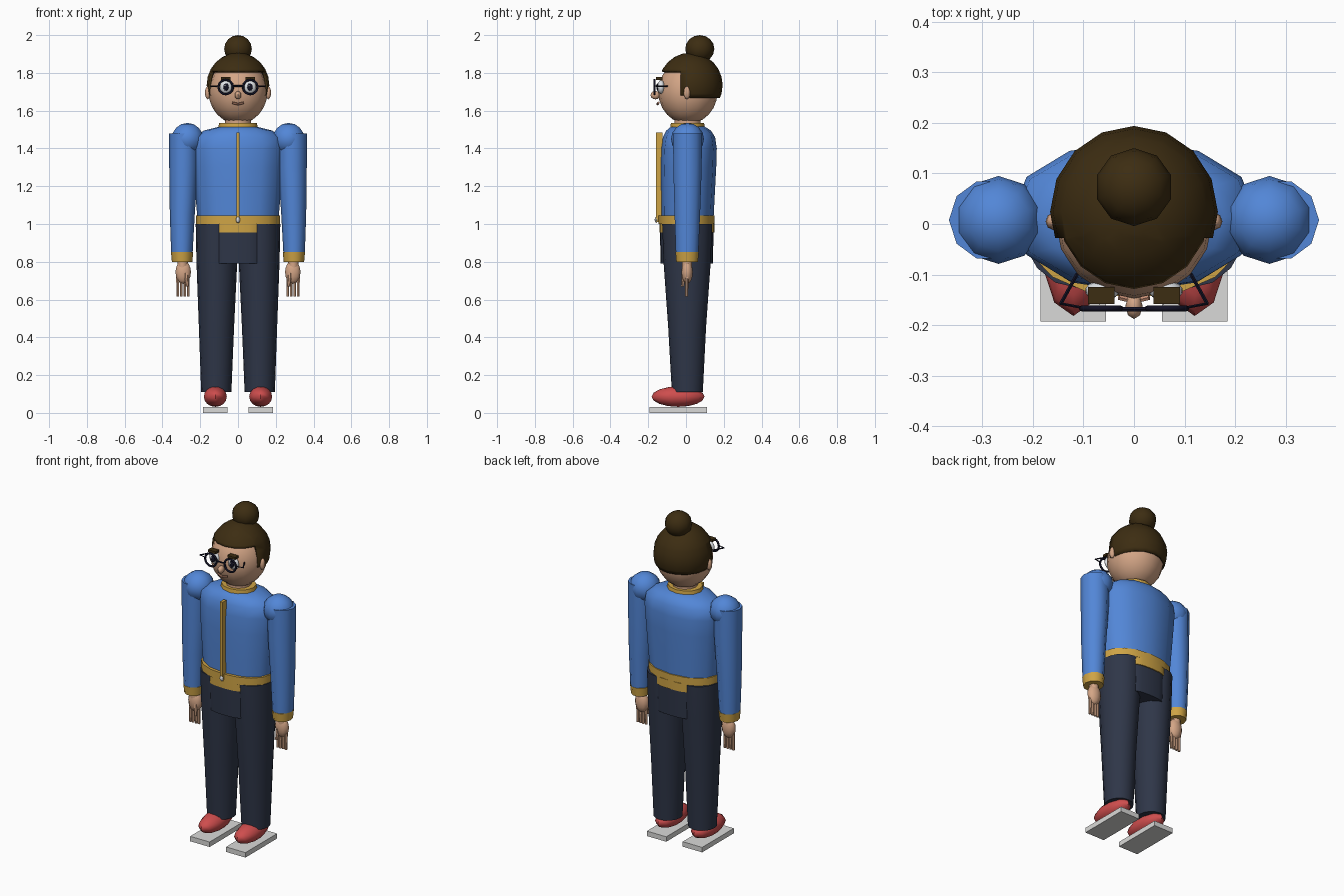
import bpy, bmesh, math
from mathutils import Matrix, Vector

if "Cube" in bpy.data.objects:
    bpy.data.objects.remove(bpy.data.objects["Cube"])


def mat(name, r, g, b):
    m = bpy.data.materials.new(name)
    m.diffuse_color = (r, g, b, 1)
    m.use_nodes = True
    m.node_tree.nodes["Principled BSDF"].inputs["Base Color"].default_value = m.diffuse_color
    return m


BLUE = mat("jacket_blue", 0.085, 0.24, 0.68)
GOLD = mat("trim_gold", 0.62, 0.37, 0.06)
NAVY = mat("trouser_navy", 0.028, 0.037, 0.065)
BROWN = mat("hair_brown", 0.046, 0.026, 0.006)
SKIN = mat("skin", 0.66, 0.38, 0.24)
RED = mat("shoe_red", 0.62, 0.075, 0.075)
GREY = mat("sole_grey", 0.7, 0.7, 0.69)
WHITE = mat("eye_white", 0.85, 0.88, 0.92)
BLACK = mat("frame_black", 0.006, 0.006, 0.018)
LIP = mat("lip", 0.58, 0.28, 0.18)


def finish(bm, name, m, angle=40):
    bmesh.ops.recalc_face_normals(bm, faces=bm.faces)
    me = bpy.data.meshes.new(name)
    for f in bm.faces:
        f.smooth = True
    bm.to_mesh(me)
    bm.free()
    me.set_sharp_from_angle(angle=math.radians(angle))
    me.materials.append(m)
    ob = bpy.data.objects.new(name, me)
    bpy.context.collection.objects.link(ob)
    return ob


def loft(name, m, rings, n=16, power=2, angle=40):
    """Stack of (z, cx, cy, rx, ry) superellipse rings, capped."""
    bm = bmesh.new()
    loops = []
    for z, cx, cy, rx, ry in rings:
        loop = []
        for i in range(n):
            a = 2 * math.pi * i / n
            c, s = math.cos(a), math.sin(a)
            x = math.copysign(abs(c) ** (2 / power), c)
            y = math.copysign(abs(s) ** (2 / power), s)
            loop.append(bm.verts.new((cx + rx * x, cy + ry * y, z)))
        loops.append(loop)
    for lo, hi in zip(loops, loops[1:]):
        for i in range(n):
            j = (i + 1) % n
            bm.faces.new((lo[i], lo[j], hi[j], hi[i]))
    bm.faces.new(loops[0])
    bm.faces.new(loops[-1])
    return finish(bm, name, m, angle)


def ball(name, m, c, r, seg=12, rings=8, angle=60):
    bm = bmesh.new()
    bmesh.ops.create_uvsphere(bm, u_segments=seg, v_segments=rings, radius=1,
                              matrix=Matrix.Translation(c) @ Matrix.Diagonal((*r, 1)))
    return finish(bm, name, m, angle)


def box(name, m, lo, hi):
    lo, hi = Vector(lo), Vector(hi)
    bm = bmesh.new()
    bmesh.ops.create_cube(bm, size=1, matrix=Matrix.Translation((lo + hi) / 2)
                          @ Matrix.Diagonal((*(hi - lo), 1)))
    return finish(bm, name, m)


def rod(name, m, a, b, r1, r2=None, seg=8):
    a, b = Vector(a), Vector(b)
    rot = (b - a).to_track_quat('Z', 'Y').to_matrix().to_4x4()
    bm = bmesh.new()
    bmesh.ops.create_cone(bm, cap_ends=True, segments=seg, radius1=r1,
                          radius2=r1 if r2 is None else r2, depth=(b - a).length,
                          matrix=Matrix.Translation((a + b) / 2) @ rot)
    return finish(bm, name, m, 50)


def ring(name, m, c, major, minor):
    bpy.ops.mesh.primitive_torus_add(location=c, rotation=(math.pi / 2, 0, 0), major_radius=major,
                                     minor_radius=minor, major_segments=20, minor_segments=8)
    ob = bpy.context.object
    ob.name = name
    ob.data.materials.append(m)
    bpy.ops.object.shade_smooth()


# Jacket body, hem, collar and zip
loft("jacket_body", BLUE, [(1.03, 0, .008, .215, .138), (1.15, 0, .01, .225, .142),
     (1.3, 0, .013, .236, .147), (1.4, 0, .016, .243, .147), (1.46, 0, .016, .235, .138),
     (1.495, 0, .014, .18, .118), (1.515, 0, .01, .1, .09)], n=12, power=2.15, angle=70)
loft("jacket_hem", GOLD, [(1.0, 0, .003, .222, .149), (1.045, 0, .003, .222, .149)], n=16, power=2.15)
loft("collar", GOLD, [(1.49, 0, .008, .108, .094), (1.535, 0, .008, .1, .088)], n=12)
loft("neck", SKIN, [(1.48, 0, .008, .07, .07), (1.6, 0, .008, .07, .07)], n=12)
box("zip", GOLD, (-.009, -.16, 1.01), (.009, -.125, 1.485))
ball("zip_pull", GREY, (0, -.158, 1.022), (.012, .008, .016), 8, 6)

# Belt and hips
loft("belt", GOLD, [(.955, 0, .006, .15, .146), (1.005, 0, .006, .15, .146)], n=24, power=3)
loft("hips", NAVY, [(.79, 0, .004, .145, .138), (.957, 0, .004, .15, .142)], n=24, power=3)

for s, side in ((-1, "right"), (1, "left")):
    # Leg, shoe and sole
    loft(side + "_leg", NAVY, [(.11, s * .115, .007, .08, .082), (.45, s * .114, .006, .093, .1),
         (.8, s * .112, .006, .108, .125), (1.0, s * .113, .006, .111, .132)], n=16)
    ball(side + "_shoe", RED, (s * .12, -.042, .086), (.064, .14, .054), 10, 8)
    box(side + "_sole", GREY, (s * .12 - .065, -.193, 0), (s * .12 + .065, .11, .03))

    # Sleeve, shoulder and cuff
    loft(side + "_sleeve", BLUE, [(.85, s * .297, .006, .057, .063), (1.05, s * .295, .007, .066, .071),
         (1.3, s * .288, .008, .076, .079), (1.48, s * .287, .008, .079, .08)], n=10, angle=50)
    ball(side + "_shoulder", BLUE, (s * .268, .008, 1.45), (.088, .087, .085), 10, 8)
    loft(side + "_cuff", GOLD, [(.8, s * .296, .006, .054, .06), (.852, s * .296, .006, .059, .065)], n=10)

    # Hand with four fingers and a thumb
    rod(side + "_wrist", SKIN, (s * .293, .005, .77), (s * .293, .005, .82), .027)
    ball(side + "_palm", SKIN, (s * .29, .006, .745), (.043, .03, .062), 10, 8)
    for i in range(4):
        x = s * (.264 + i * .0185)
        rod(side + "_finger", SKIN, (x, .003, .615), (x, .005, .72), .0075, .009, 6)
    rod(side + "_thumb", SKIN, (s * .27, -.018, .67), (s * .275, -.012, .74), .008, .011, 6)

    # Ear
    ball(side + "_ear", SKIN, (s * .16, .005, 1.695), (.015, .017, .035), 8, 6)

    # Eye, brow and spectacle lens ring with short side arm
    ball(side + "_eye", WHITE, (s * .063, -.132, 1.725), (.034, .02, .036), 14, 8)
    ball(side + "_pupil", BLACK, (s * .063, -.15, 1.725), (.015, .007, .02), 10, 6)
    ball(side + "_eye_glint", WHITE, (s * .063 - .005, -.157, 1.733), (.004, .002, .005), 6, 4)
    box(side + "_brow", BROWN, (s * .065 - .026, -.158, 1.763), (s * .065 + .026, -.125, 1.777))
    ring(side + "_lens_ring", BLACK, (s * .065, -.167, 1.725), .038, .006)
    rod(side + "_side_arm", BLACK, (s * .145, -.158, 1.73), (s * .112, -.098, 1.73), .004, seg=6)
    rod(side + "_arm_hinge", BLACK, (s * .105, -.165, 1.73), (s * .147, -.157, 1.73), .003, seg=6)

# Head, nose, mouth and bridge
ball("head", SKIN, (0, .01, 1.7), (.156, .157, .17), 16, 12)
ball("nose", SKIN, (0, -.162, 1.682), (.017, .026, .022), 8, 6)
for s in (-1, 1):
    rod("mouth", LIP, (s * .03, -.145, 1.642), (0, -.152, 1.634), .006, seg=6)
rod("bridge", BLACK, (-.027, -.169, 1.73), (.027, -.169, 1.73), .005, seg=6)

# Hair cap: ellipsoid trimmed to leave the face open
bm = bmesh.new()
bmesh.ops.create_uvsphere(bm, u_segments=16, v_segments=12, radius=1,
                          matrix=Matrix.Translation((0, .024, 1.735)) @ Matrix.Diagonal((.166, .17, .172, 1)))
for co, no in (((0, 0, 1.808), (0, 0, 1)), ((0, -.028, 0), (0, 1, 0)), ((0, 0, 1.668), (0, 0, 1))):
    bmesh.ops.bisect_plane(bm, geom=bm.verts[:] + bm.edges[:] + bm.faces[:], plane_co=co, plane_no=no)
face_area = []
for f in bm.faces:
    c = f.calc_center_median()
    if c.z < 1.668 or (c.y < -.028 and c.z < 1.808):
        face_area.append(f)
bmesh.ops.delete(bm, geom=face_area, context='FACES')
hair = finish(bm, "hair_cap", BROWN, 60)
thick = hair.modifiers.new("thickness", 'SOLIDIFY')
thick.thickness = .015
thick.offset = -1

# Bun
ball("hair_bun", BROWN, (0, .073, 1.927), (.077, .077, .073), 10, 8)
